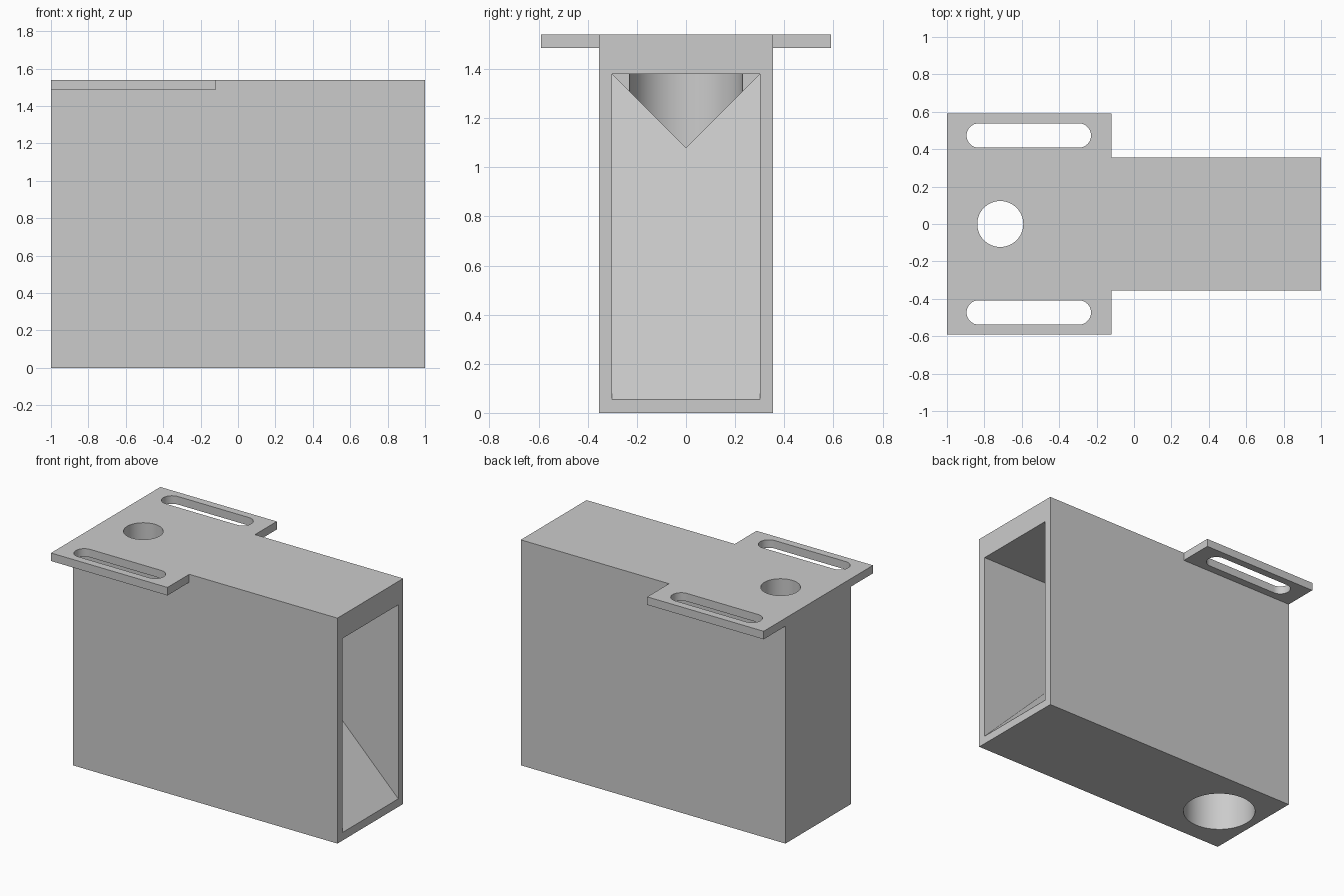
import bpy, bmesh, math
from mathutils import Vector

cube = bpy.data.objects.get("Cube")
if cube:
    bpy.data.objects.remove(cube, do_unlink=True)

grey = bpy.data.materials.new("plain grey")
grey.use_nodes = True
colour = (0.6, 0.6, 0.6, 1)
grey.diffuse_color = colour
grey.node_tree.nodes["Principled BSDF"].inputs["Base Color"].default_value = colour


def prism(name, points, sweep):
    """Extrude a closed 3D outline along a vector."""
    bm = bmesh.new()
    face = bm.faces.new([bm.verts.new(p) for p in points])
    grown = bmesh.ops.extrude_face_region(bm, geom=[face])["geom"]
    moved = [v for v in grown if isinstance(v, bmesh.types.BMVert)]
    bmesh.ops.translate(bm, verts=moved, vec=Vector(sweep))
    bmesh.ops.recalc_face_normals(bm, faces=bm.faces)
    mesh = bpy.data.meshes.new(name)
    bm.to_mesh(mesh)
    bm.free()
    mesh.materials.append(grey)
    obj = bpy.data.objects.new(name, mesh)
    bpy.context.collection.objects.link(obj)
    return obj


def box(name, x0, x1, half_y, z0, z1):
    outline = [(x0, -half_y, z0), (x1, -half_y, z0), (x1, half_y, z0), (x0, half_y, z0)]
    return prism(name, outline, (0, 0, z1 - z0))


def slot(name, x0, x1, y, radius, z0, z1, steps=32):
    """Upright rounded slot between two arc centres; equal centres give a cylinder."""
    outline = []
    for cx, start in ((x1, -math.pi / 2), (x0, math.pi / 2)):
        count = steps if x0 == x1 else steps + 1
        for i in range(count):
            a = start + math.pi * i / steps
            outline.append((cx + radius * math.cos(a), y + radius * math.sin(a), z0))
    return prism(name, outline, (0, 0, z1 - z0))


def combine(target, tool, operation):
    mod = target.modifiers.new(tool.name, "BOOLEAN")
    mod.operation, mod.solver, mod.object = operation, "EXACT", tool
    bpy.context.view_layer.objects.active = target
    bpy.ops.object.modifier_apply(modifier=mod.name)
    bpy.data.objects.remove(tool, do_unlink=True)


# Solid housing with the mounting flange flush at its top
top, ceiling, hole_x = 1.54, 1.38, -0.715
housing = box("housing", -1, 1, 0.355, 0, top)
combine(housing, box("flange", -1, -0.12, 0.59, 1.485, top), "UNION")

# Open chamber with a sloping floor
side = [(1.1, 0.055), (1.1, ceiling), (-0.325, ceiling), (1, 0.055)]
chamber = prism("chamber", [(x, -0.302, z) for x, z in side], (0, 0.604, 0))
combine(housing, chamber, "DIFFERENCE")

# V-shaped channel from the slope to the bore
vee = [(0, 1.08), (0.3, ceiling), (-0.3, ceiling)]
channel = prism("channel", [(hole_x, y, z) for y, z in vee], (1, 0, 0))
combine(housing, channel, "DIFFERENCE")

# Wide bore from below, narrow hole through the roof
combine(housing, slot("bore", hole_x, hole_x, 0, 0.23, -0.1, ceiling), "DIFFERENCE")
combine(housing, slot("roof_hole", hole_x, hole_x, 0, 0.123, 1.3, 1.6), "DIFFERENCE")

# Mounting slots in both flange wings
for y in (-0.473, 0.473):
    combine(housing, slot("mounting_slot", -0.83, -0.295, y, 0.065, 1.4, 1.6), "DIFFERENCE")

# Smooth round walls, crisp edges
bpy.ops.object.select_all(action="DESELECT")
housing.select_set(True)
bpy.context.view_layer.objects.active = housing
bpy.ops.object.shade_smooth_by_angle(angle=math.radians(30))
